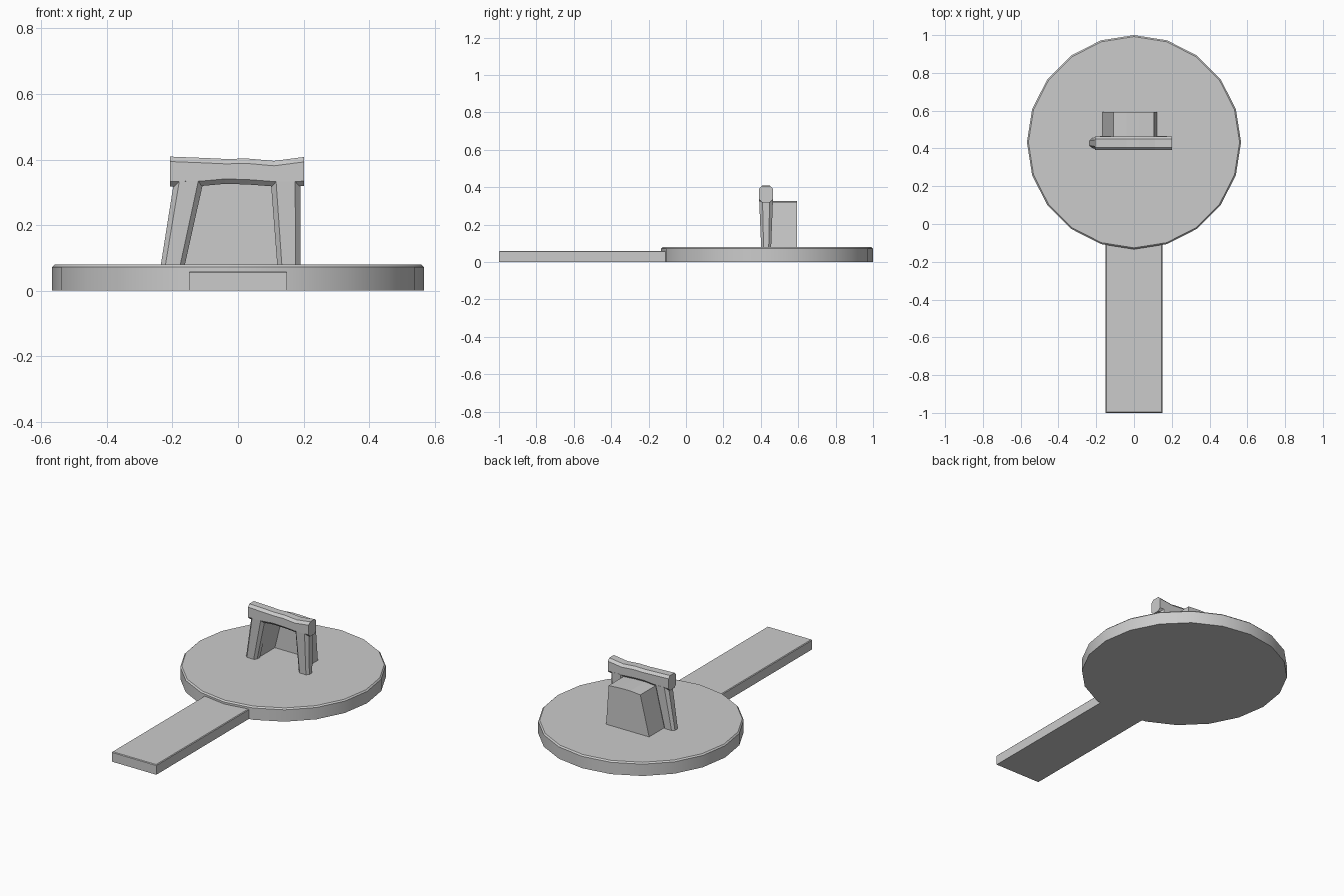
import bpy, math

if "Cube" in bpy.data.objects:
    bpy.data.objects.remove(bpy.data.objects["Cube"])


def make_object(name, verts, faces):
    mesh = bpy.data.meshes.new(name)
    mesh.from_pydata(verts, [], faces)
    mesh.update()
    obj = bpy.data.objects.new(name, mesh)
    bpy.context.collection.objects.link(obj)
    return obj


def loft(name, rings):
    """Skin equal-length rings (counter-clockwise seen from the last ring) and cap both ends."""
    n = len(rings[0])
    verts = [v for ring in rings for v in ring]
    faces = [tuple(reversed(range(n))), tuple(range(len(verts) - n, len(verts)))]
    for r in range(len(rings) - 1):
        a, b = r * n, (r + 1) * n
        for i in range(n):
            j = (i + 1) % n
            faces.append((a + i, a + j, b + j, b + i))
    return make_object(name, verts, faces)


def octagon(a0, a1, b0, b1, ca, cb):
    """Rectangle with chamfered corners."""
    return [(a0 + ca, b0), (a1 - ca, b0), (a1, b0 + cb), (a1, b1 - cb),
            (a1 - ca, b1), (a0 + ca, b1), (a0, b1 - cb), (a0, b0 + cb)]


# Round platform: 20 sides with a small chamfer on the top rim
def circle(r, z):
    return [(r * math.sin(-k * math.tau / 20), 0.433 + r * math.cos(k * math.tau / 20), z)
            for k in range(20)]


platform = loft("round_platform", [circle(0.567, 0), circle(0.567, 0.072), circle(0.559, 0.08)])
bpy.context.view_layer.objects.active = platform
platform.select_set(True)
bpy.ops.object.shade_smooth_by_angle(angle=math.radians(30))


# Straight path leading to the platform
def path_ring(inset, z):
    x = 0.15 - inset
    return [(-x, -1 + inset, z), (x, -1 + inset, z), (x, -0.11, z), (-x, -0.11, z)]


loft("entrance_path", [path_ring(0, 0), path_ring(0, 0.056), path_ring(0.004, 0.06)])

# Leaning, chamfered posts: x range at the bottom and at the top
for name, bottom, top in (("left_post", (-0.236, -0.163), (-0.195, -0.105)),
                          ("right_post", (0.12, 0.19), (0.10, 0.19))):
    low = [(x, y, 0.075) for x, y in octagon(*bottom, 0.402, 0.455, 0.014, 0.013)]
    high = [(x, y, 0.335) for x, y in octagon(*top, 0.391, 0.465, 0.016, 0.018)]
    loft(name, [low, high])

# Wavy lintel stone: x, bottom z, top z
stations = [(-0.207, 0.318, 0.409), (-0.105, 0.320, 0.405), (-0.04, 0.326, 0.402),
            (0.03, 0.324, 0.403), (0.11, 0.318, 0.396), (0.202, 0.319, 0.408)]
loft("lintel", [[(x, y, z) for y, z in octagon(0.391, 0.464, z0, z1, 0.015, 0.015)]
                for x, z0, z1 in stations])

# Passage behind the doorway: open towards the front, closed at the back
profile = [(-0.168, 0.078), (-0.108, 0.32), (-0.04, 0.326), (0.03, 0.325),
           (0.105, 0.32), (0.122, 0.078)]
n = len(profile)
verts = [(x, y, z) for y in (0.44, 0.594) for x, z in profile]
faces = [(i, i + 1, n + i + 1, n + i) for i in range(n - 1)] + [tuple(range(n, 2 * n))]
make_object("passage_shell", verts, faces)
